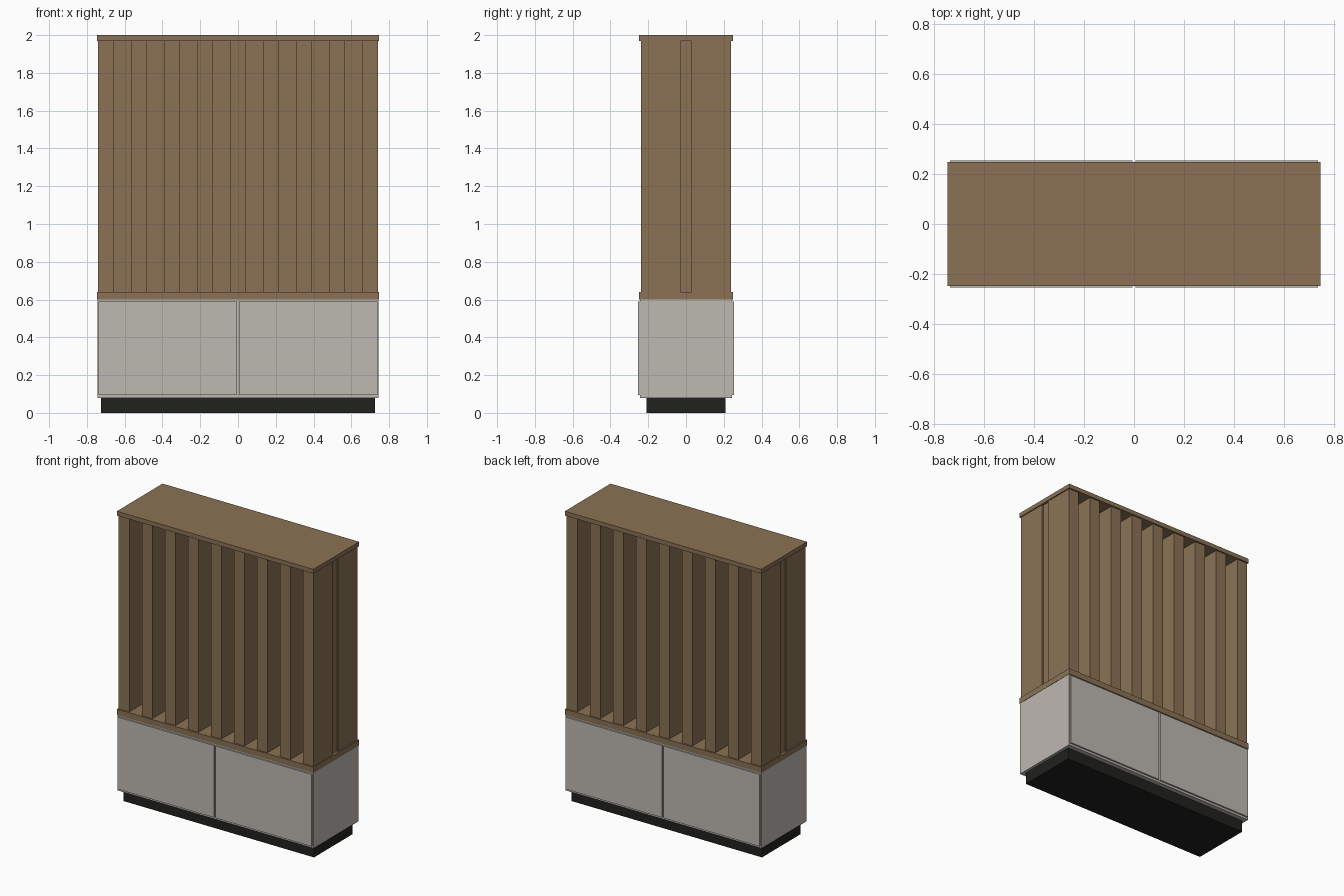
import bpy

if "Cube" in bpy.data.objects:
    bpy.data.objects.remove(bpy.data.objects["Cube"])


def material(name, rgb):
    m = bpy.data.materials.new(name)
    m.diffuse_color = (*rgb, 1)
    m.use_nodes = True
    m.node_tree.nodes["Principled BSDF"].inputs["Base Color"].default_value = m.diffuse_color
    return m


WOOD = material("brown wood", (0.258, 0.171, 0.091))
GREY = material("warm light grey", (0.515, 0.480, 0.440))
BLACK = material("plinth black", (0.015, 0.015, 0.014))


def box(name, x, y, z, mat):
    """Box from (min, max) ranges on each axis."""
    bpy.ops.mesh.primitive_cube_add(size=1, location=[(a + b) / 2 for a, b in (x, y, z)])
    o = bpy.context.object
    o.name = name
    o.scale = [b - a for a, b in (x, y, z)]
    bpy.ops.object.transform_apply(location=False, rotation=False, scale=True)
    o.data.materials.append(mat)
    return o


# Base: recessed plinth and cabinet body
box("plinth", (-0.725, 0.725), (-0.21, 0.21), (0, 0.08), BLACK)
box("cabinet_body", (-0.745, 0.745), (-0.243, 0.243), (0.08, 0.6), GREY)

# Doors on both long sides, standing slightly proud of the body
for side, s in (("front", -1), ("back", 1)):
    for i, (x0, x1) in enumerate(((-0.738, -0.006), (0.006, 0.738))):
        box(f"{side}_door_{i}", (x0, x1), tuple(sorted((s * 0.243, s * 0.254))),
            (0.095, 0.59), GREY)

# Counter and top boards
box("counter", (-0.747, 0.747), (-0.248, 0.248), (0.6, 0.64), WOOD)
box("top_board", (-0.747, 0.747), (-0.248, 0.248), (1.97, 2.0), WOOD)

# Central divider with deep upright slats on both faces
box("divider_panel", (-0.73, 0.73), (-0.03, 0.03), (0.64, 1.97), WOOD)
for side, s in (("front", -1), ("back", 1)):
    for i in range(9):
        x = -0.70 + i * 0.175
        box(f"{side}_slat_{i}", (x - 0.04, x + 0.04),
            tuple(sorted((s * 0.03, s * 0.238))), (0.64, 1.97), WOOD)
